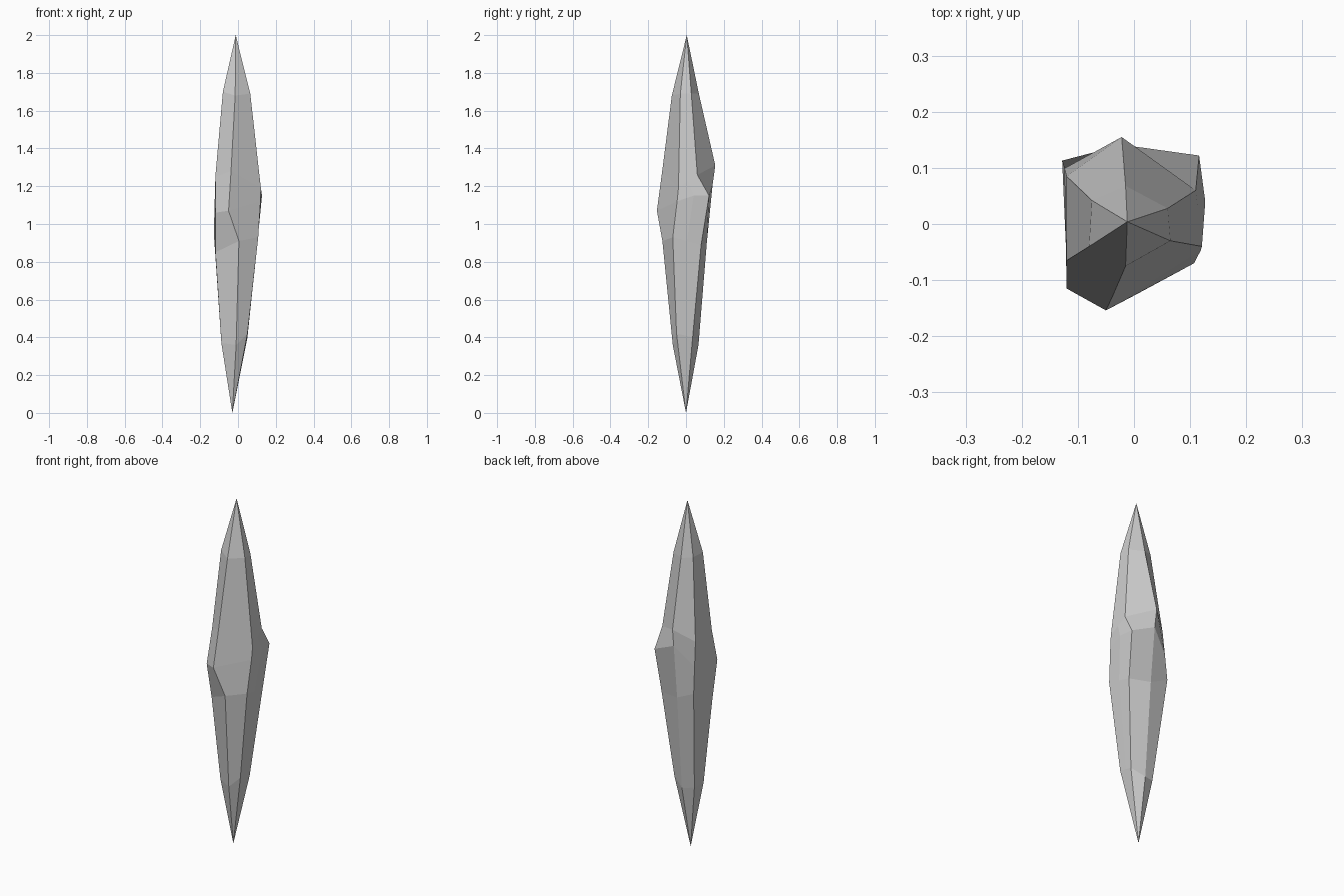
import bpy, bmesh
from mathutils import Vector

if "Cube" in bpy.data.objects:
    bpy.data.objects.remove(bpy.data.objects["Cube"])

# Each ring runs: front, front right, back right, back, back left, front left
shoulder = [(-.015, -.075, 1.68), (.065, -.03, 1.69), (.06, .028, 1.69),
            (-.015, .068, 1.69), (-.075, .042, 1.70), (-.08, -.04, 1.70)]
upper_belt = [(-.037, -.126, 1.28), (.121, -.04, 1.19), (.11, .06, 1.26),
              (-.022, .155, 1.31), (-.12, .085, 1.24), (-.12, -.065, 1.25)]
lower_belt = [(-.05, -.154, 1.07), (.119, -.047, 1.12), (.116, .122, 1.15),
              (-.02, .141, 1.21), (-.124, .099, 1.10), (-.12, -.115, 1.06)]
waist = [(.005, -.125, .91), (.107, -.07, .93), (.10, .08, .89),
         (-.02, .11, .90), (-.128, .113, .95), (-.12, -.07, .85)]
foot = [(-.01, -.07, .36), (.05, -.05, .42), (.05, .035, .40),
        (-.02, .066, .36), (-.085, .045, .37), (-.088, -.035, .37)]


def with_right_side(ring, side=None):
    """Insert a point in the middle of the right face."""
    pts = [Vector(p) for p in ring]
    pts.insert(2, Vector(side) if side else (pts[1] + pts[2]) / 2)
    return pts


rings = [with_right_side(shoulder), with_right_side(upper_belt),
         with_right_side(lower_belt, (.127, .04, 1.15)),
         with_right_side(waist), with_right_side(foot)]

# Crystal shard: facets joined ring to ring and closed by two tips
bm = bmesh.new()
rows = [[bm.verts.new(p) for p in ring] for ring in rings]
top = bm.verts.new((-.012, .004, 2.0))
bottom = bm.verts.new((-.03, 0, 0))
n = len(rows[0])
for i in range(n):
    j = (i + 1) % n
    bm.faces.new((top, rows[0][i], rows[0][j]))
    bm.faces.new((bottom, rows[-1][j], rows[-1][i]))
    for a, b in zip(rows, rows[1:]):
        bm.faces.new((a[i], b[i], b[j], a[j]))
bmesh.ops.recalc_face_normals(bm, faces=bm.faces)
mesh = bpy.data.meshes.new("crystal_shard")
bm.to_mesh(mesh)
bm.free()
shard = bpy.data.objects.new("crystal_shard", mesh)
bpy.context.collection.objects.link(shard)
